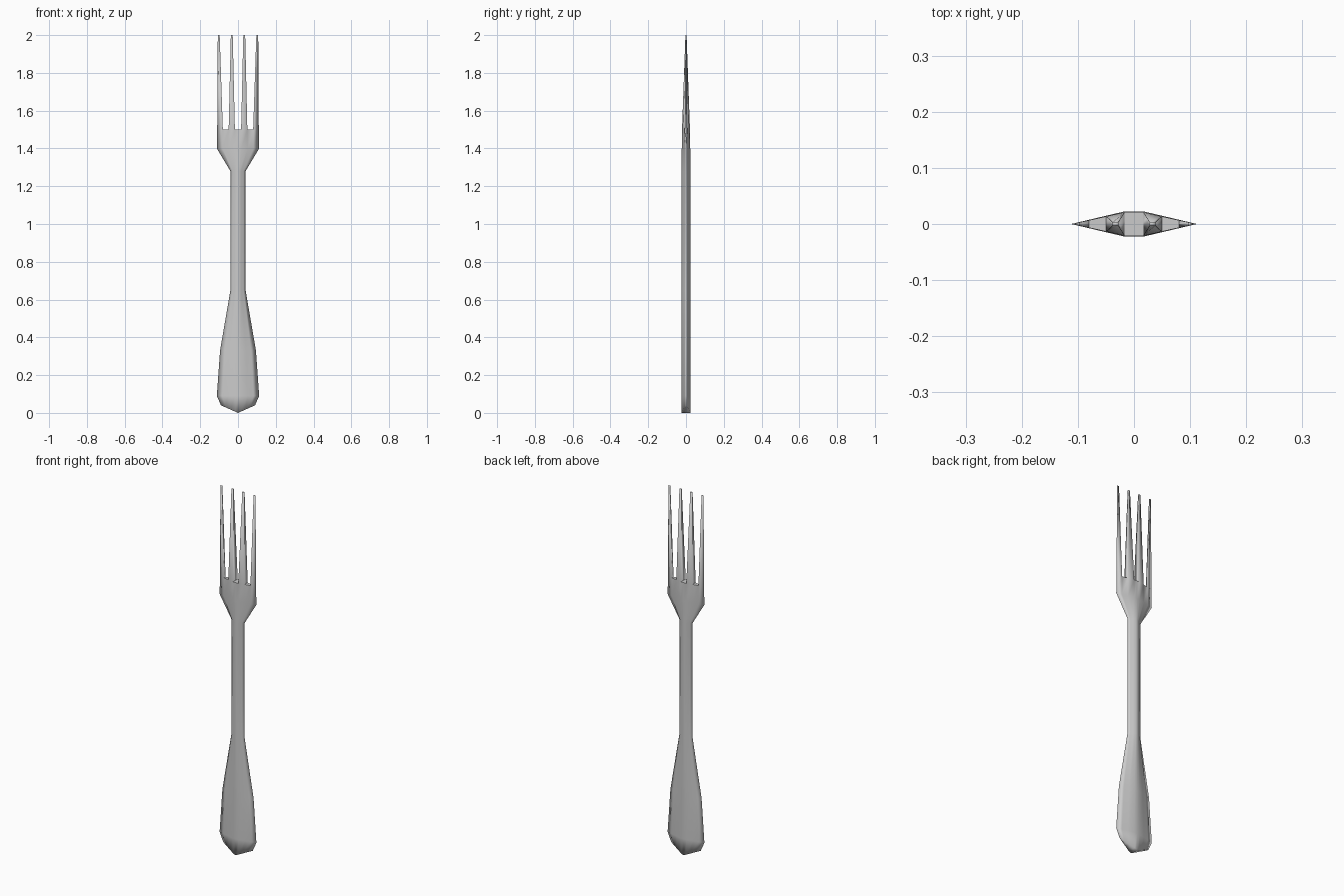
import bpy, bmesh

if "Cube" in bpy.data.objects:
    bpy.data.objects.remove(bpy.data.objects["Cube"])

# Lens-shaped section: column positions as a fraction of the half width
COLS = [-1, -.73, -.45, -.15, 0, .15, .45, .73, 1]
# Rows from handle end to tine roots: height, half width, half thickness
ROWS = [(.04, .09, .0225), (.09, .112, .0225), (.33, .095, .0225), (.65, .04, .0225),
        (1.28, .04, .0225), (1.40, .112, .0225), (1.50, .110, .021)]
# Tines: left column, tip centre
TINES = [(0, -.102), (2, -.033), (5, .033), (7, .102)]

bm = bmesh.new()


def add_row(i, z, w, h):
    front, back = [], []
    for f in COLS:
        y = h * min(1, (1 - abs(f)) / .85)
        zz = z * abs(f) if i == 0 else z      # pointed handle end
        a = bm.verts.new((f * w, -y, zz))
        front.append(a)
        back.append(a if y == 0 else bm.verts.new((f * w, y, zz)))
    return front, back


def face(*vs):
    unique = list(dict.fromkeys(vs))
    if len(unique) > 2:
        f = bm.faces.new(unique)
        f.smooth = True
        return f


# Handle, neck and head
rows = [add_row(i, *r) for i, r in enumerate(ROWS)]
for (f0, b0), (f1, b1) in zip(rows, rows[1:]):
    for c in range(len(COLS) - 1):
        face(f0[c], f0[c + 1], f1[c + 1], f1[c])
        face(b0[c + 1], b0[c], b1[c], b1[c + 1])

# Handle end cap
fr, bk = rows[0]
for c in range(len(COLS) - 1):
    face(fr[c], bk[c], bk[c + 1], fr[c + 1])

# Tines, and the flat gap floors between them
fr, bk = rows[-1]
tips = dict(TINES)
for c in range(len(COLS) - 1):
    base = list(dict.fromkeys([fr[c], fr[c + 1], bk[c + 1], bk[c]]))
    if c not in tips:
        face(*base).smooth = False
        continue
    mid = (fr[c].co.x + fr[c + 1].co.x) / 2
    tip = []
    for v in base:
        sx = 1 if v.co.x > mid else -1
        sy = 0 if v.co.y == 0 else (1 if v.co.y > 0 else -1)
        tip.append(bm.verts.new((tips[c] + sx * .005, sy * .003, 2)))
    for k in range(len(base)):
        n = (k + 1) % len(base)
        face(base[k], base[n], tip[n], tip[k])
    face(*tip)

bmesh.ops.recalc_face_normals(bm, faces=bm.faces)
mesh = bpy.data.meshes.new("fork")
bm.to_mesh(mesh)
bm.free()
fork = bpy.data.objects.new("fork", mesh)
bpy.context.collection.objects.link(fork)
